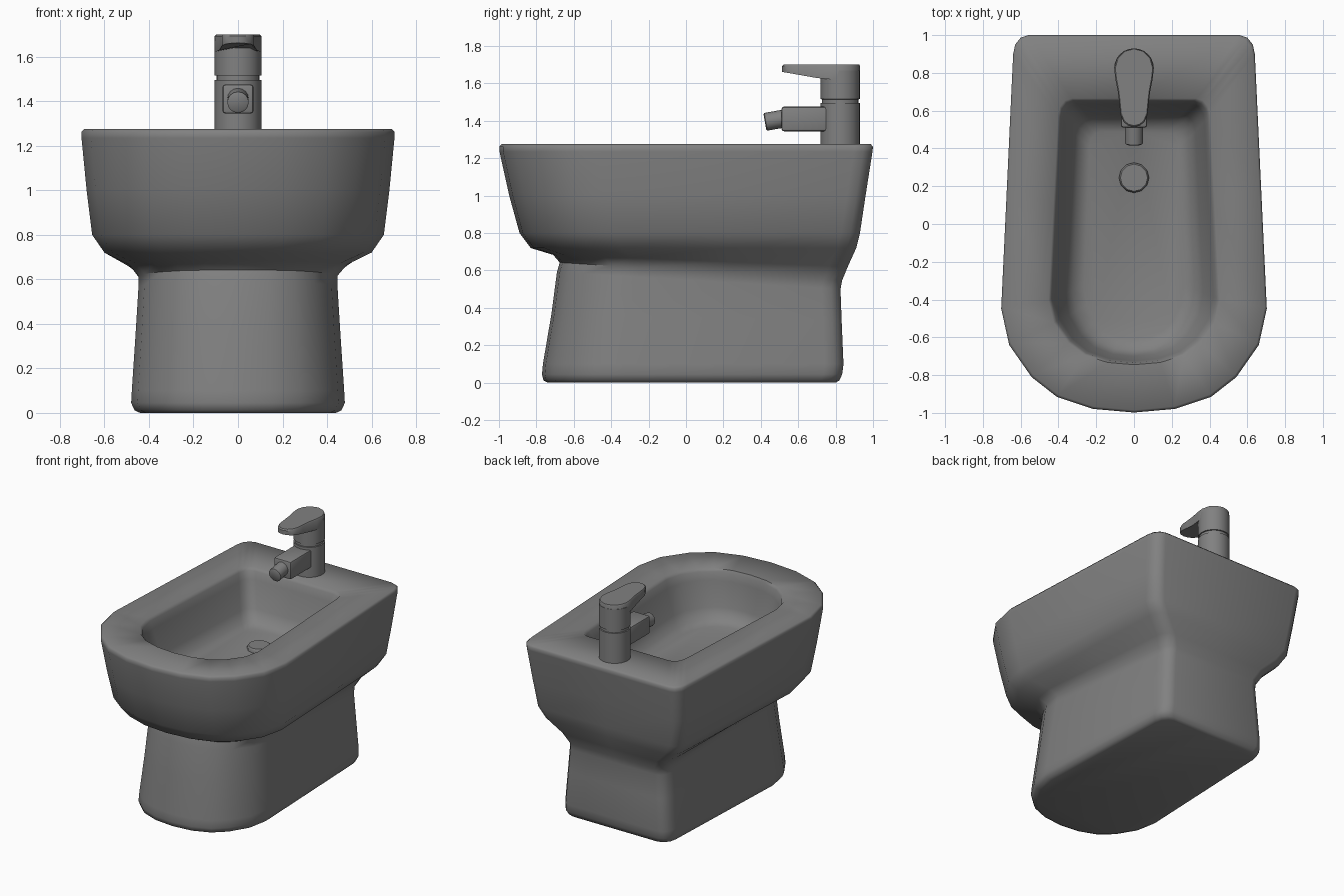
import bpy, bmesh, math
from mathutils import Vector, Matrix

if "Cube" in bpy.data.objects:
    bpy.data.objects.remove(bpy.data.objects["Cube"])

grey = bpy.data.materials.new("grey")
grey.diffuse_color = (0.22, 0.22, 0.22, 1)
grey.use_nodes = True
grey.node_tree.nodes["Principled BSDF"].inputs["Base Color"].default_value = grey.diffuse_color


def finish(name, bm, angle=45):
    bmesh.ops.recalc_face_normals(bm, faces=bm.faces)
    me = bpy.data.meshes.new(name)
    bm.to_mesh(me)
    bm.free()
    me.materials.append(grey)
    ob = bpy.data.objects.new(name, me)
    bpy.context.collection.objects.link(ob)
    bpy.ops.object.select_all(action='DESELECT')
    ob.select_set(True)
    bpy.context.view_layer.objects.active = ob
    bpy.ops.object.shade_smooth_by_angle(angle=math.radians(angle))
    return ob


def loft(name, rings, angle=45, close_loop=False):
    bm = bmesh.new()
    vr = [[bm.verts.new(p) for p in r] for r in rings]
    n = len(vr[0])
    for a, b in zip(vr, vr[1:]):
        for i in range(n):
            j = (i + 1) % n
            bm.faces.new((a[i], a[j], b[j], b[i]))
    bm.faces.new(vr[0])
    bm.faces.new(vr[-1])
    return finish(name, bm, angle)


# D-shaped outline: round front, straight tapering sides, rounded back corners
ARC = [(0, 1), (.31, .965), (.58, .85), (.77, .66), (.94, .35), (1, 0)]


def outline(z, w, yf, yb, depth, r, taper=.91, tilt=0):
    half = [(w * a, yf + depth * (1 - b)) for a, b in ARC]
    wb = w * taper
    half += [(wb + (w - wb) * .5, (yf + depth + yb - r) / 2)]
    for k in range(4):
        t = math.pi / 6 * k
        half.append((wb - r * .8 * (1 - math.cos(t)), yb - r * (1 - math.sin(t))))
    half.append((0, yb))
    pts = half + [(-x, y) for x, y in reversed(half[1:-1])]
    return [Vector((x, y, z - tilt * y)) for x, y in pts]


# Pedestal and bowl in one shell: up the outside, over the rim, down the basin
outside = [
    (0, .44, -.74, .80, .42, .10, .91, 0),
    (.012, .465, -.762, .82, .42, .10, .91, 0),
    (.045, .48, -.77, .835, .43, .10, .91, 0),
    (.10, .477, -.765, .842, .43, .10, .91, 0),
    (.35, .46, -.72, .832, .42, .10, .91, .02),
    (.55, .447, -.69, .826, .42, .10, .91, .06),
    (.60, .447, -.675, .835, .42, .10, .91, .063),
    (.655, .49, -.71, .865, .42, .10, .91, .04),
    (.72, .60, -.83, .91, .48, .10, .91, 0),
    (.80, .655, -.89, .93, .50, .10, .91, 0),
    (1.0, .68, -.945, .96, .53, .10, .91, 0),
    (1.235, .703, -.997, .997, .55, .10, .91, 0),
    (1.262, .703, -.998, 1.0, .55, .10, .91, 0),
    (1.275, .692, -.985, .988, .545, .10, .91, 0),
]
basin = [
    (1.275, .452, -.745, .665, .34, .09, .89, 0),
    (1.255, .437, -.735, .65, .34, .09, .89, 0),
    (1.20, .42, -.725, .635, .34, .09, .89, 0),
    (1.02, .365, -.70, .58, .33, .09, .89, 0),
    (.95, .325, -.67, .545, .32, .09, .89, 0),
    (.925, .265, -.61, .49, .28, .08, .89, 0),
]
loft("bowl_and_pedestal", [outline(*r) for r in outside + basin], 55)


def turned(name, profile, loc, tilt=0, n=24):
    m = Matrix.Translation(loc) @ Matrix.Rotation(tilt, 4, 'X')
    rings = [[m @ Vector((r * math.cos(2 * math.pi * i / n),
                          r * math.sin(2 * math.pi * i / n), z)) for i in range(n)]
             for r, z in profile]
    return loft(name, rings, 40)


# Drain plug
turned("drain_plug", [(.08, 0), (.08, .03), (.072, .04)], (0, .245, .915), n=12)

# Tap body with a groove under the lever head
turned("tap_body", [(.105, 0), (.105, .225), (.097, .226), (.097, .245),
                    (.105, .246), (.105, .40)], (0, .825, 1.27))

# Lever: teardrop plate, thick over the tap and thin at the tip
bm = bmesh.new()
side = [(0, .93), (.052, .916), (.09, .878), (.105, .825), (.099, .77),
        (.085, .70), (.078, .64), (.072, .58), (.055, .54), (.03, .52), (0, .513)]
plan = side + [(-x, y) for x, y in reversed(side[1:-1])]
under = lambda y: 1.622 if y > .74 else 1.622 + .04 * (.74 - y) / .227
loft("tap_lever", [[Vector((x * .995, y, under(y))) for x, y in plan],
                   [Vector((x, y, 1.692)) for x, y in plan],
                   [Vector((x * .94, .82 + (y - .82) * .975, 1.70)) for x, y in plan]], 40)
bm.free()

# Square spout arm with bevelled edges
bm = bmesh.new()
bmesh.ops.create_cube(bm, size=1, matrix=Matrix.Translation((0, .645, 1.41))
                      @ Matrix.Diagonal((.14, .27, .132, 1)))
bmesh.ops.bevel(bm, geom=bm.edges[:], offset=.014, segments=2, affect='EDGES', profile=.5)
finish("spout_arm", bm, 40)

# Round nozzle pointing forward and slightly down
turned("spout_nozzle", [(.048, 0), (.048, .115), (.04, .12)],
       (0, .54, 1.415), math.radians(90 + 10), 16)
